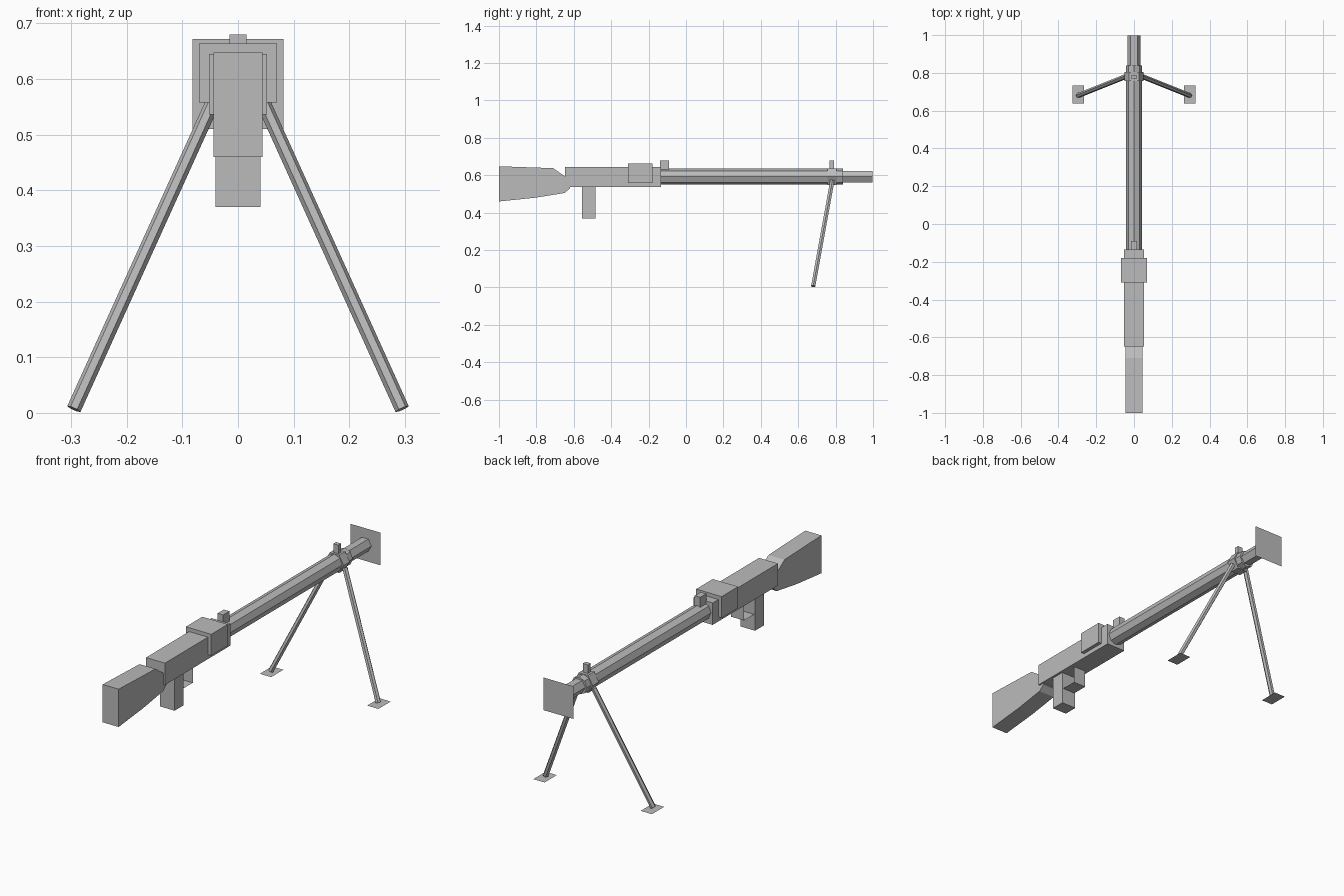
import bpy, math
from mathutils import Vector

if "Cube" in bpy.data.objects:
    bpy.data.objects.remove(bpy.data.objects["Cube"])

grey = bpy.data.materials.new("plain grey")
grey.diffuse_color = (0.5, 0.5, 0.5, 1)
grey.use_nodes = True
grey.node_tree.nodes["Principled BSDF"].inputs["Base Color"].default_value = grey.diffuse_color


def mesh(name, verts, faces):
    me = bpy.data.meshes.new(name)
    me.from_pydata(verts, [], faces)
    me.materials.append(grey)
    ob = bpy.data.objects.new(name, me)
    bpy.context.collection.objects.link(ob)
    return ob


def prism(name, profile, hw):
    """Side profile of (y, z) points extruded across x."""
    n = len(profile)
    v = [(-hw, y, z) for y, z in profile] + [(hw, y, z) for y, z in profile]
    f = [tuple(range(n)), tuple(reversed(range(n, 2 * n)))]
    f += [(i, i + n, (i + 1) % n + n, (i + 1) % n) for i in range(n)]
    # profiles run counter-clockwise in y, z: flip so normals point outwards
    return mesh(name, v, [tuple(reversed(q)) for q in f])


def box(name, hw, y0, y1, z0, z1):
    return prism(name, [(y0, z0), (y1, z0), (y1, z1), (y0, z1)], hw)


def rod(name, a, b, r, sides):
    """Low-poly rod from a to b with a corner pointing along x."""
    a, b = Vector(a), Vector(b)
    d = (b - a).normalized()
    u = Vector((1, 0, 0))
    u = (u - d * u.dot(d)).normalized()
    w = d.cross(u)
    ring = [u * math.cos(2 * math.pi * i / sides) * r +
            w * math.sin(2 * math.pi * i / sides) * r for i in range(sides)]
    v = [a + p for p in ring] + [b + p for p in ring]
    f = [tuple(reversed(range(sides))), tuple(range(sides, 2 * sides))]
    f += [(i, (i + 1) % sides, (i + 1) % sides + sides, i + sides) for i in range(sides)]
    return mesh(name, v, f)


# Stock, receiver and grip
prism("stock", [(-1, .46), (-.807, .48), (-.65, .505), (-.62, .53),
                (-.62, .59), (-.645, .592), (-.71, .638), (-1, .648)], .044)
box("receiver", .052, -.648, -.135, .536, .645)
box("feed_cover", .07, -.31, -.18, .558, .664)
box("grip", .04, -.555, -.485, .37, .54)

# Trigger guard strip: flat bottom and front
mesh("trigger_guard",
     [(s * .035, y, z) for y, z in ((-.485, .45), (-.405, .45), (-.405, .536)) for s in (-1, 1)],
     [(0, 2, 3, 1), (2, 4, 5, 3)])

# Barrel jacket, muzzle and collar
Z = .593
rod("barrel_jacket", (0, -.14, Z), (0, .84, Z), .043, 8)
rod("muzzle", (0, .8, Z), (0, .998, Z), .035, 6)
rod("bipod_collar", (0, .757, Z), (0, .805, Z), .051, 6)

# Sights
box("rear_sight", .015, -.138, -.09, .63, .68)
box("front_sight", .014, .768, .79, .625, .68)

# Flat plate at the muzzle
mesh("muzzle_plate", [(-.082, 1, .51), (.082, 1, .51), (.082, 1, .672), (-.082, 1, .672)],
     [(3, 2, 1, 0)])

# Bipod legs and flat feet
for side, s in (("left", -1), ("right", 1)):
    rod("bipod_leg_" + side, (s * .04, .782, .57), (s * .295, .68, .007), .013, 6)
    mesh("bipod_foot_" + side,
         [(s * .295 + i * .031, .685 + j * .048, 0) for i, j in ((-1, -1), (1, -1), (1, 1), (-1, 1))],
         [(0, 1, 2, 3)])
